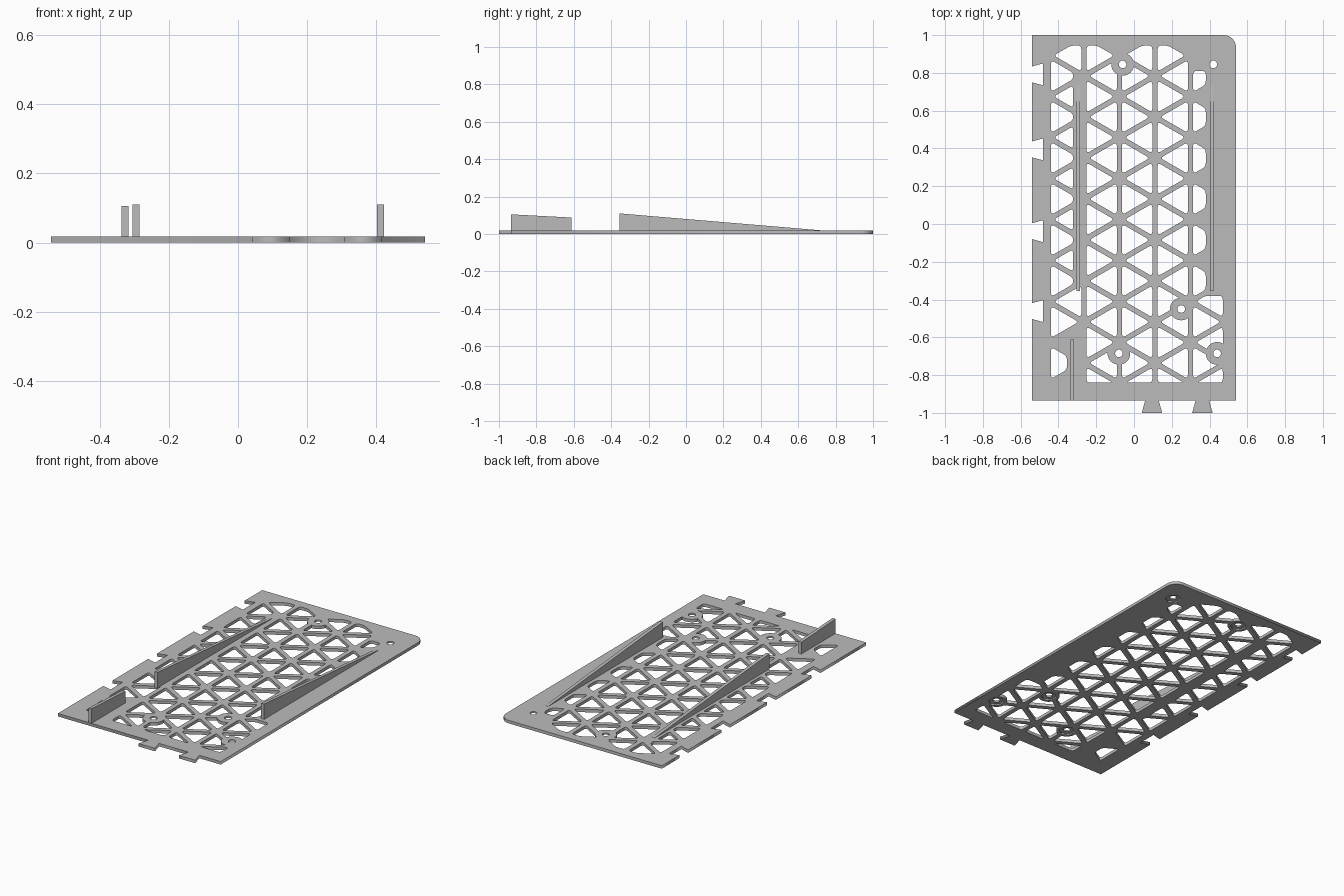
import bpy, bmesh, math
from mathutils import Vector

if "Cube" in bpy.data.objects:
    bpy.data.objects.remove(bpy.data.objects["Cube"], do_unlink=True)

THICK = 0.018
RIB = 0.028
PITCH = 0.217            # lattice node spacing along y
COL_W = 0.188            # lattice column width
scene = bpy.context.scene

grey = bpy.data.materials.new("plain_grey")
grey.use_nodes = True
grey.diffuse_color = (0.5, 0.5, 0.5, 1)
grey.node_tree.nodes["Principled BSDF"].inputs["Base Color"].default_value = (0.5, 0.5, 0.5, 1)


def add_object(name, bm):
    bmesh.ops.recalc_face_normals(bm, faces=bm.faces)
    mesh = bpy.data.meshes.new(name)
    bm.to_mesh(mesh)
    bm.free()
    mesh.materials.append(grey)
    obj = bpy.data.objects.new(name, mesh)
    scene.collection.objects.link(obj)
    return obj


def clip(poly, point, normal):
    """Keep the part of a convex polygon on the normal's side of a line."""
    out = []
    for i, b in enumerate(poly):
        a = poly[i - 1]
        da, db = (a - point).dot(normal), (b - point).dot(normal)
        if da * db < 0:
            out.append(a.lerp(b, da / (da - db)))
        if db >= 0:
            out.append(b)
    return out


def clip_box(poly, x0, x1, y0, y1):
    for p, n in (((x0, 0), (1, 0)), ((x1, 0), (-1, 0)), ((0, y0), (0, 1)), ((0, y1), (0, -1))):
        poly = clip(poly, Vector(p), Vector(n))
    return poly


def area(poly):
    return abs(sum(poly[i - 1].cross(p) for i, p in enumerate(poly))) / 2 if len(poly) > 2 else 0


def rounded(poly, d=0.02, steps=4):
    out = []
    for i, c in enumerate(poly):
        a, b = poly[i - 1], poly[(i + 1) % len(poly)]
        p = c + (a - c).normalized() * min(d, (a - c).length * 0.4)
        q = c + (b - c).normalized() * min(d, (b - c).length * 0.4)
        for s in range(steps + 1):
            t = s / steps
            out.append(p.lerp(c, t).lerp(c.lerp(q, t), t))
    return out


def field_limits(col, cy):
    """Bounds of the open area, leaving solid strips under the fins."""
    x0, x1, y0, y1 = -0.44, 0.47, -0.84, 0.945
    if col == 0:
        x1 = -0.323 if -0.37 < cy < 0.8 else -0.355 if cy < -0.58 else -0.275
    if col == 4:
        if cy > -0.38:
            x1, y1 = 0.38, 0.81
        else:
            y1 = -0.38
    return x0, x1, y0, y1


def lattice_holes():
    holes = []
    for col in range(5):
        left = -0.453 + col * COL_W
        for k in range(-9, 4):
            for points_right in (True, False):
                cy = 0.675 + k * PITCH
                if points_right == (col % 2 == 0):
                    cy -= PITCH / 2
                s = 1 if points_right else -1
                base = left if points_right else left + COL_W
                mid = Vector((base + s * COL_W / 3, cy))
                poly = [mid + Vector(v) for v in ((-1, -1), (1, -1), (1, 1), (-1, 1))]
                # three sides of the triangle, each set in by half a rib
                for ang in (0, 120, 240):
                    n = Vector((s * math.cos(math.radians(ang)), math.sin(math.radians(ang))))
                    poly = clip(poly, mid - n * (COL_W / 3 - RIB / 2), n)
                poly = clip_box(poly, *field_limits(col, cy))
                poly = [p for i, p in enumerate(poly) if (p - poly[i - 1]).length > 0.004]
                if area(poly) > 0.003:
                    holes.append(rounded(poly))
    return holes


def plate_outline():
    r = 0.065
    pts = [(-0.54, -0.935)]
    # dovetail tabs on the front edge
    for x in (0.095, 0.362):
        pts += [(x - 0.036, -0.935), (x - 0.054, -1), (x + 0.054, -1), (x + 0.036, -0.935)]
    pts.append((0.54, -0.935))
    # one rounded back corner
    for i in range(9):
        a = math.pi / 2 * i / 8
        pts.append((0.54 - r + r * math.cos(a), 1 - r + r * math.sin(a)))
    pts.append((-0.54, 1))
    # dovetail notches on the right edge
    for y in (0.792, 0.395, -0.038, -0.461):
        pts += [(-0.54, y + 0.042), (-0.482, y + 0.058), (-0.482, y - 0.058), (-0.54, y - 0.042)]
    return [Vector(p) for p in pts]


# Perforated plate from a filled flat curve
curve = bpy.data.curves.new("plate_profile", "CURVE")
curve.dimensions = "2D"
curve.fill_mode = "BOTH"
curve.extrude = THICK / 2
for loop in [plate_outline()] + lattice_holes():
    spline = curve.splines.new("POLY")
    spline.points.add(len(loop) - 1)
    for sp, p in zip(spline.points, loop):
        sp.co = (p.x, p.y, 0, 1)
    spline.use_cyclic_u = True
profile = bpy.data.objects.new("plate_profile", curve)
scene.collection.objects.link(profile)
bpy.context.view_layer.update()
flat = bpy.data.meshes.new_from_object(profile.evaluated_get(bpy.context.evaluated_depsgraph_get()))
bm = bmesh.new()
bm.from_mesh(flat)
bpy.data.objects.remove(profile, do_unlink=True)
bpy.data.meshes.remove(flat)
bmesh.ops.remove_doubles(bm, verts=bm.verts, dist=0.00005)
bmesh.ops.translate(bm, verts=bm.verts, vec=(0, 0, THICK / 2))
plate = add_object("plate", bm)


def cylinders(name, centres, radius, sides, z0, z1):
    bm = bmesh.new()
    for x, y in centres:
        made = bmesh.ops.create_cone(bm, cap_ends=True, segments=sides, radius1=radius,
                                     radius2=radius, depth=z1 - z0)
        bmesh.ops.translate(bm, verts=made["verts"], vec=(x, y, (z0 + z1) / 2))
    return add_object(name, bm)


def apply_boolean(helper, operation):
    mod = plate.modifiers.new(helper.name, "BOOLEAN")
    mod.operation = operation
    mod.solver = "EXACT"
    mod.object = helper
    helper.hide_render = True
    helper.hide_viewport = True


# Screw bosses, through holes and hexagonal pockets underneath
bosses = [(-0.06, 0.845), (0.25, -0.45), (-0.08, -0.685), (0.44, -0.685)]
screws = bosses + [(0.42, 0.845)]
apply_boolean(cylinders("screw_bosses", bosses, 0.06, 32, 0, THICK), "UNION")
apply_boolean(cylinders("nut_pocket_cutter", screws, 0.046, 6, -0.02, 0.008), "DIFFERENCE")
apply_boolean(cylinders("screw_hole_cutter", screws, 0.02, 24, -0.05, 0.05), "DIFFERENCE")


def fin(name, x, y0, y1, z0, z1):
    """Upright wedge, z0 high at the front and z1 high at the back."""
    bm = bmesh.new()
    base = THICK - 0.004
    verts = [bm.verts.new((x - 0.01, y, z)) for y, z in ((y0, base), (y1, base), (y1, z1), (y0, z0))]
    face = bm.faces.new(verts)
    side = bmesh.ops.extrude_face_region(bm, geom=[face])
    moved = [v for v in side["geom"] if isinstance(v, bmesh.types.BMVert)]
    bmesh.ops.translate(bm, verts=moved, vec=(0.02, 0, 0))
    return add_object(name, bm)


# Sloping fins
fin("right_long_fin", -0.295, -0.355, 0.73, 0.11, THICK + 0.001)
fin("left_long_fin", 0.412, -0.355, 0.73, 0.11, THICK + 0.001)
fin("front_short_fin", -0.327, -0.935, -0.612, 0.105, 0.088)
